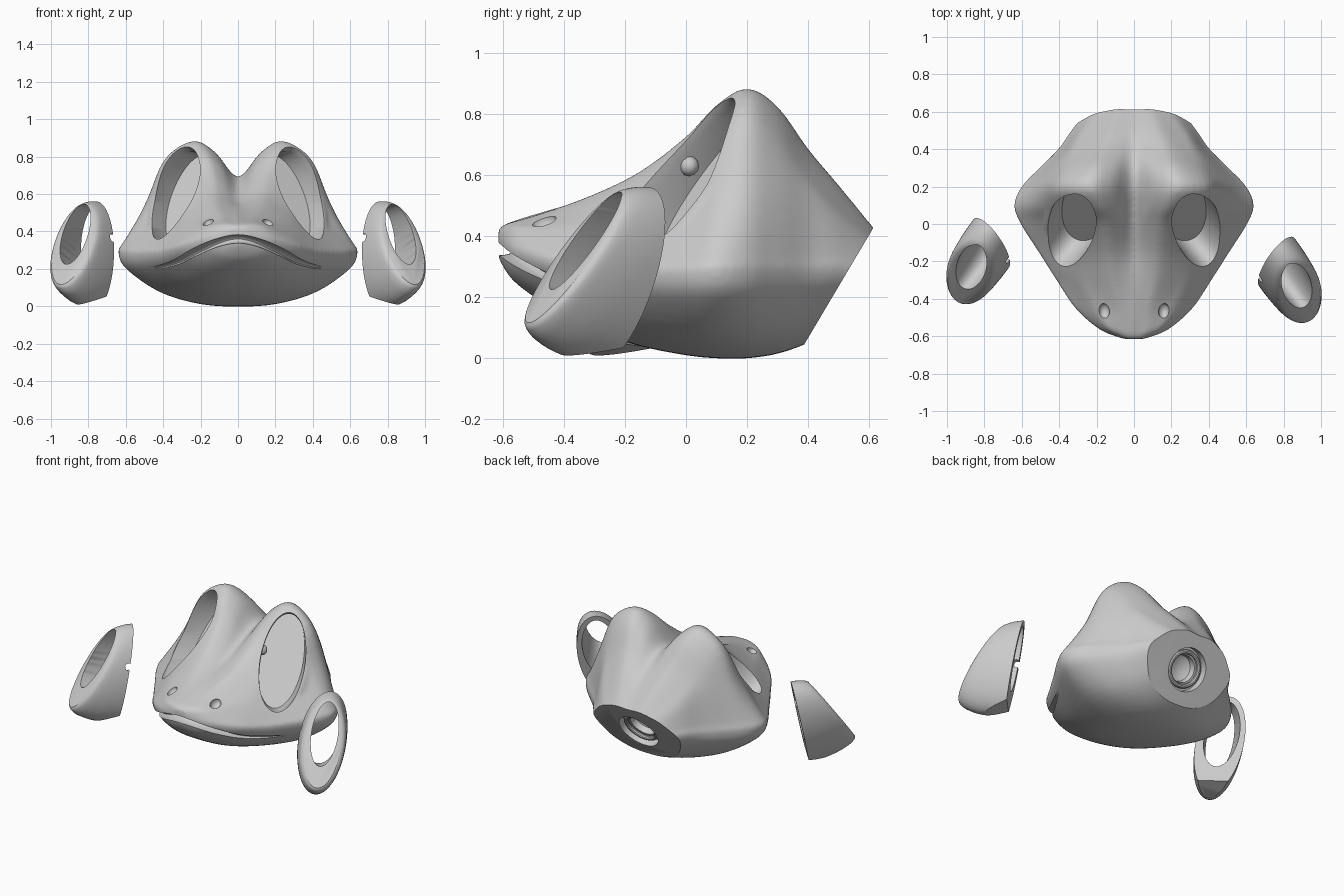
import bpy, bmesh, math
from mathutils import Vector, Matrix

cube = bpy.data.objects.get("Cube")
if cube:
    bpy.data.objects.remove(cube, do_unlink=True)

grey = bpy.data.materials.new("plain_grey")
grey.use_nodes = True
grey.diffuse_color = (0.6, 0.6, 0.6, 1)
bsdf = next(n for n in grey.node_tree.nodes if n.type == 'BSDF_PRINCIPLED')
bsdf.inputs["Base Color"].default_value = (0.6, 0.6, 0.6, 1)


def spline(points, steps, closed=False):
    """Smooth curve through points of any dimension."""
    pts = [Vector(p) for p in points]
    n = len(pts)
    at = lambda i: pts[i % n] if closed else pts[min(max(i, 0), n - 1)]
    out = []
    for i in range(n if closed else n - 1):
        a, b, c, d = (at(i + k) for k in (-1, 0, 1, 2))
        for s in range(steps):
            t = s / steps
            out.append((b * 2 + (c - a) * t + (a * 2 - b * 5 + c * 4 - d) * t ** 2
                        + (b * 3 - a - c * 3 + d) * t ** 3) * 0.5)
    return out if closed else out + [pts[-1]]


def add_loft(bm, rings):
    """Skin a list of rings and cap both ends."""
    rows = [[bm.verts.new(p) for p in ring] for ring in rings]
    n = len(rows[0])
    faces = [bm.faces.new((r[i], r[(i + 1) % n], q[(i + 1) % n], q[i]))
             for r, q in zip(rows, rows[1:]) for i in range(n)]
    faces += [bm.faces.new(rows[0]), bm.faces.new(rows[-1])]
    bmesh.ops.recalc_face_normals(bm, faces=faces)


def finish(name, bm, hidden=False):
    mesh = bpy.data.meshes.new(name)
    bm.to_mesh(mesh)
    bm.free()
    mesh.materials.append(grey)
    obj = bpy.data.objects.new(name, mesh)
    bpy.context.collection.objects.link(obj)
    obj.hide_render = hidden
    return obj


def activate(obj):
    bpy.ops.object.select_all(action='DESELECT')
    obj.select_set(True)
    bpy.context.view_layer.objects.active = obj


def apply(obj, kind, **settings):
    activate(obj)
    mod = obj.modifiers.new("step", kind)
    for key, value in settings.items():
        setattr(mod, key, value)
    bpy.ops.object.modifier_apply(modifier=mod.name)


def cut(obj, cutter):
    apply(obj, 'BOOLEAN', operation='DIFFERENCE', solver='EXACT', object=cutter)
    bpy.data.objects.remove(cutter, do_unlink=True)


def slice_off(bm, point, normal):
    bmesh.ops.bisect_plane(bm, geom=bm.verts[:] + bm.edges[:] + bm.faces[:], dist=1e-5,
                           plane_co=point, plane_no=normal, clear_outer=True)
    bmesh.ops.holes_fill(bm, edges=[e for e in bm.edges if e.is_boundary], sides=0)


def smooth(obj, angle=35):
    activate(obj)
    bpy.ops.object.shade_smooth_by_angle(angle=math.radians(angle))


# Tilted frame shared by the eye openings and the eyelids
N = Vector((0.43, -0.68, 0.59)).normalized()
U = Vector((-0.214, 0.567, 0.796))
U = (U - N * U.dot(N)).normalized()
V = U.cross(N)
INWARD = Vector((-0.62, 0.76, -0.15))
EYE = Vector((0.325, 0.005, 0.58))


def oval(centre, a, b, side=1, n=64):
    ring = [centre + U * (a * math.cos(2 * math.pi * i / n)) + V * (b * math.sin(2 * math.pi * i / n))
            for i in range(n)]
    return [Vector((p.x * side, p.y, p.z)) for p in ring]


# Head: y, valley z, crest x z, shoulder x z, widest x z, bottom z
stations = [
    (-0.615, .425, .02, .425, .035, .42, .05, .39, .33),
    (-0.59, .44, .05, .44, .09, .425, .13, .37, .285),
    (-0.55, .455, .08, .45, .15, .425, .205, .355, .24),
    (-0.45, .485, .09, .48, .22, .42, .315, .325, .17),
    (-0.30, .525, .13, .535, .31, .42, .415, .295, .09),
    (-0.15, .56, .15, .61, .37, .44, .51, .285, .04),
    (0.0, .62, .17, .725, .44, .48, .605, .285, .01),
    (0.1, .66, .21, .83, .475, .55, .64, .29, 0),
    (0.2, .69, .24, .885, .48, .58, .60, .29, 0),
    (0.3, .68, .22, .825, .42, .57, .505, .29, .015),
    (0.4, .62, .18, .685, .34, .53, .405, .29, .05),
    (0.5, .545, .14, .565, .28, .45, .335, .3, .10),
    (0.64, .39, .08, .395, .17, .35, .23, .28, .18)]


def section(row):
    y, v, cx, h, sx, sz, w, m, b = row
    bulge = min(1, max(0, (h - v) / .2))
    deep = m - b
    side = [(cx * .5, v + (h - v) * .68), (cx, h),
            (cx + (sx - cx) * .62, h - (h - sz) * (.55 - .25 * bulge)), (sx, sz),
            (w * .96, m + (sz - m) * .2), (w, m), (w * .94, m - deep * .3),
            (w * .66, b + deep * .27), (w * .33, b + deep * .05)]
    outline = [(0, v)] + side + [(0, b)] + [(-x, z) for x, z in reversed(side)]
    return [Vector((p.x, y, p.y)) for p in spline(outline, 4, True)]


bm = bmesh.new()
add_loft(bm, [section(row) for row in spline(stations, 4)])
# Raised rims round the eyes
for side in (1, -1):
    rim = [(-.12, .03), (-.04, .037), (-.015, .03), (0, .01)]
    add_loft(bm, [oval(EYE + N * s, .31 + g, .135 + g, side) for s, g in rim])
head = finish("frog_head", bm)
apply(head, 'REMESH', mode='VOXEL', voxel_size=0.012)
apply(head, 'SMOOTH', factor=0.5, iterations=8)

# Flat neck face
neck_point, neck_axis = Vector((0, .5, .235)), Vector((0, .86, -.51)).normalized()
bm = bmesh.new()
bm.from_mesh(head.data)
slice_off(bm, neck_point, neck_axis)
bm.to_mesh(head.data)
bm.free()

# Eye sockets, nostrils, mouth groove and neck recess
bm = bmesh.new()
for side in (1, -1):
    add_loft(bm, [oval(EYE + shift, .31, .135, side) for shift in (N * .3, N * 0, INWARD * .12)])
    bmesh.ops.create_uvsphere(bm, u_segments=24, v_segments=12, radius=1, matrix=Matrix.Translation(
        (side * .16, -.465, .45)) @ Matrix.Diagonal((.03, .042, .035, 1)))

half = [(.13, -.595, .335), (.25, -.51, .285), (.35, -.39, .235), (.455, -.22, .205), (.57, -.04, .2)]
path = spline([(-x, y, z) for x, y, z in reversed(half)] + [(0, -.62, .36)] + half, 6)
rings = []
for i, p in enumerate(path):
    along = path[min(i + 1, len(path) - 1)] - path[max(i - 1, 0)]
    out = along.cross(Vector((0, 0, 1))).normalized()
    size = 1.05 - (abs(p.x) / .57) ** 3
    rings.append([p + out * (.06 * size * math.cos(a)) + Vector((0, 0, .022 * size * math.sin(a)))
                  for a in (k * math.pi / 8 for k in range(16))])
add_loft(bm, rings)

neck = Matrix.Translation(neck_point) @ neck_axis.to_track_quat('Z', 'Y').to_matrix().to_4x4()
turn = [2 * math.pi * i / 48 for i in range(48)]
steps = [(.135, .05), (.135, -.05), (.085, -.05), (.08, -.09), (.04, -.11)]
add_loft(bm, [[neck @ Vector((r * math.cos(a), r * math.sin(a), z)) for a in turn] for r, z in steps])
cut(head, finish("head_cutter", bm, True))
smooth(head)

# Collar in the neck recess
bpy.ops.mesh.primitive_torus_add(major_radius=.105, minor_radius=.014, major_segments=48, minor_segments=10)
collar = bpy.context.object
collar.name = "neck_collar"
collar.matrix_world = neck @ Matrix.Translation((0, 0, -.035))
collar.data.materials.append(grey)
smooth(collar)

# Pegs inside the sockets
for side, label in ((1, "left"), (-1, "right")):
    bm = bmesh.new()
    bmesh.ops.create_uvsphere(bm, u_segments=10, v_segments=6, radius=.033,
                              matrix=Matrix.Translation((side * .17, .01, .63)))
    smooth(finish(label + "_socket_peg", bm))

# Eyelids: rounded wedge with an oval hole
LID = Vector((.87, -.33, .385))
BACK = Vector((-.55, .75, -.25))
shape = [(0, .265, .11), (.02, .288, .13), (.08, .315, .14), (.2, .335, .145), (.42, .33, .14)]
bm = bmesh.new()
add_loft(bm, [oval(LID - U * .07 + BACK * t, a, b) for t, a, b in spline(shape, 5)])
slice_off(bm, Vector((.768, -.178, .35)), Vector((-.72, .66, -.2)))
slice_off(bm, Vector((.88, -.42, 0)), Vector((-.25, .1, -1)))
left_lid = finish("left_eyelid", bm)

bm = bmesh.new()
hole = [(N * .15, 0), (N * 0, 0), (BACK * .2, .025), (BACK * .5, .04)]
add_loft(bm, [oval(LID + shift, .2 + g, .08 + g) for shift, g in hole])
cut(left_lid, finish("eyelid_cutter", bm, True))

# Clip notch on the inner edge
bm = bmesh.new()
bmesh.ops.create_uvsphere(bm, u_segments=16, v_segments=8, radius=.032,
                          matrix=Matrix.Translation((.69, -.28, .36)))
cut(left_lid, finish("notch_cutter", bm, True))

# Mirrored eyelid, set a little further back
bm = bmesh.new()
bm.from_mesh(left_lid.data)
for vert in bm.verts:
    vert.co = (-vert.co.x, vert.co.y + .1, vert.co.z)
bmesh.ops.reverse_faces(bm, faces=bm.faces[:])
right_lid = finish("right_eyelid", bm)
for lid in (left_lid, right_lid):
    smooth(lid)
